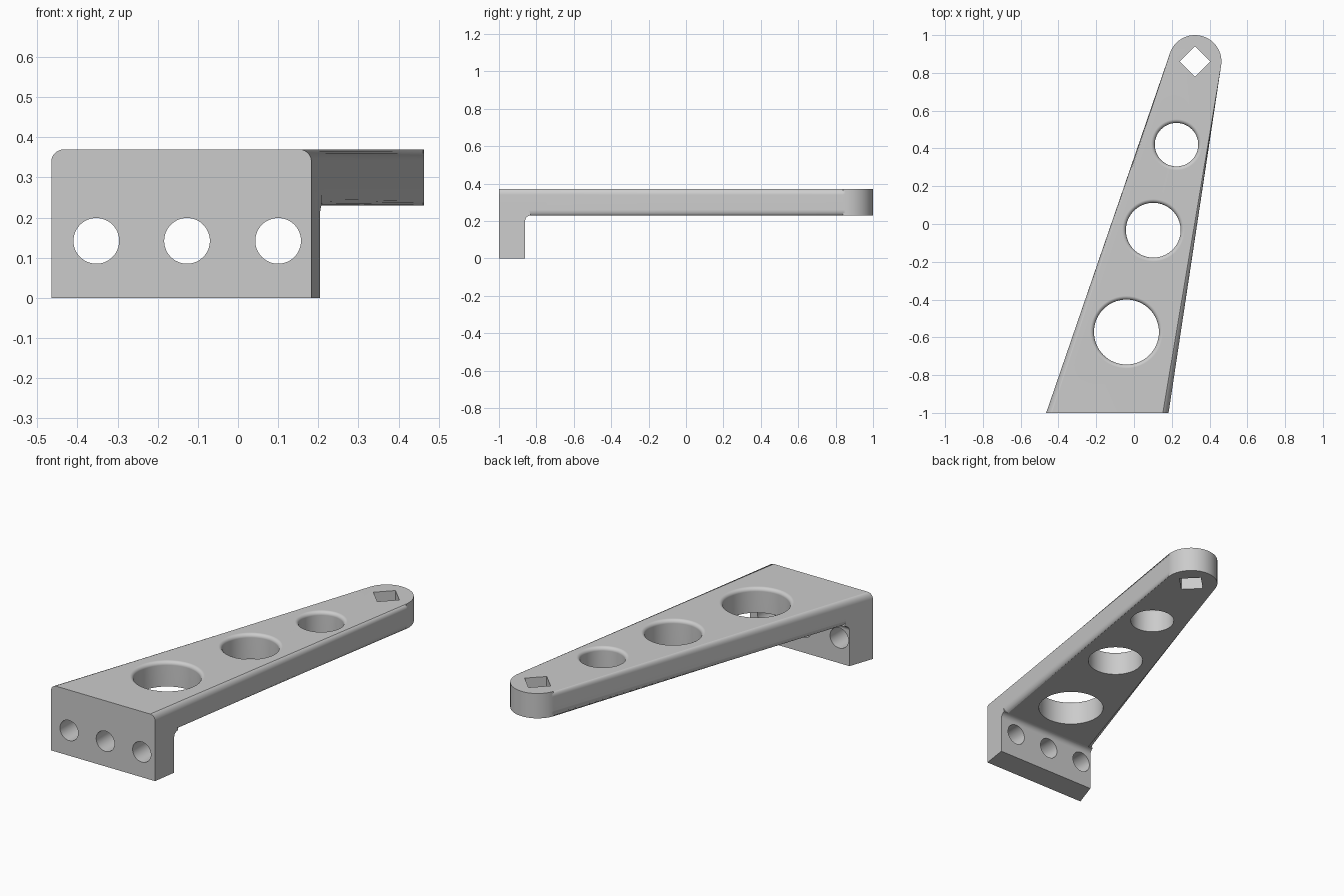
import bpy, bmesh
from math import sin, cos, pi, atan2, acos, hypot

if "Cube" in bpy.data.objects:
    bpy.data.objects.remove(bpy.data.objects["Cube"], do_unlink=True)

TOP, ARM_BOTTOM, FILLET, RIM = 0.37, 0.23, 0.03, 0.02
FRONT, FLANGE_BACK = -1.0, -0.86
TIP_X, TIP_Y, TIP_R = 0.323, 0.86, 0.14
LEFT_X, RIGHT_X = -0.465, 0.183

grey = bpy.data.materials.new("plain grey")
grey.use_nodes = True
colour = (0.6, 0.6, 0.6, 1)
grey.diffuse_color = colour
grey.node_tree.nodes["Principled BSDF"].inputs["Base Color"].default_value = colour


def make_object(name, bm):
    bmesh.ops.recalc_face_normals(bm, faces=bm.faces[:])
    mesh = bpy.data.meshes.new(name)
    bm.to_mesh(mesh)
    bm.free()
    mesh.materials.append(grey)
    obj = bpy.data.objects.new(name, mesh)
    bpy.context.collection.objects.link(obj)
    return obj


def loft(rings):
    """Closed solid through equal-length rings of points."""
    bm = bmesh.new()
    loops = [[bm.verts.new(p) for p in ring] for ring in rings]
    for a, b in zip(loops, loops[1:]):
        for i in range(len(a)):
            j = (i + 1) % len(a)
            bm.faces.new((a[i], a[j], b[j], b[i]))
    bm.faces.new(loops[0][::-1])
    bm.faces.new(loops[-1])
    return bm


def circle(x, y, z, r, n=64):
    return [(x + r * cos(2 * pi * i / n), y + r * sin(2 * pi * i / n), z) for i in range(n)]


def boolean(target, other, operation):
    bpy.context.view_layer.objects.active = target
    mod = target.modifiers.new("cut", "BOOLEAN")
    mod.operation, mod.solver, mod.object = operation, "EXACT", other
    bpy.ops.object.modifier_apply(modifier=mod.name)
    bpy.data.objects.remove(other, do_unlink=True)


def tangent_angle(x, side):
    """Angle on the tip circle where the line from a front corner touches it."""
    dx, dy = x - TIP_X, FRONT - TIP_Y
    return atan2(dy, dx) % (2 * pi) + side * acos(TIP_R / hypot(dx, dy))


# Tapered arm with a round tip
start = tangent_angle(RIGHT_X, 1) - 2 * pi
end = tangent_angle(LEFT_X, -1)
steps = 32
angles = [start + (end - start) * i / steps for i in range(steps + 1)]
tip = [(TIP_X + TIP_R * cos(a), TIP_Y + TIP_R * sin(a)) for a in angles]
outline = [(LEFT_X, FRONT), (RIGHT_X, FRONT)] + tip
bm = loft([[(x, y, z) for x, y in outline] for z in (ARM_BOTTOM, TOP)])
# Round the long edges, leaving the front square
rounded = [e for e in bm.edges
           if abs(e.verts[0].co.z - e.verts[1].co.z) < 0.001
           and max(v.co.y for v in e.verts) > FRONT + 0.01]
bmesh.ops.bevel(bm, geom=rounded, offset=FILLET, segments=6, profile=0.5, affect="EDGES")
bracket = make_object("bracket_arm", bm)


# Mounting flange with a fillet under the arm
def side_x(corner_x, touch, y):
    return corner_x + (touch[0] - corner_x) * (y - FRONT) / (touch[1] - FRONT)


profile = [(FRONT, 0), (FLANGE_BACK, 0)]
for i in range(7):
    a = pi / 2 * i / 6
    profile.append((FLANGE_BACK + FILLET * (1 - cos(a)), ARM_BOTTOM - FILLET * (1 - sin(a))))
profile += [(FLANGE_BACK + 0.02, 0.26), (FLANGE_BACK, 0.3), (FRONT, 0.3)]
flange = make_object("mounting_flange", loft([
    [(side_x(LEFT_X, tip[-1], y), y, z) for y, z in profile],
    [(side_x(RIGHT_X, tip[0], y), y, z) for y, z in profile]]))
boolean(bracket, flange, "UNION")

# Lightening holes with rounded upper rims
for x, y, r in ((-0.04, -0.572, 0.172), (0.102, -0.033, 0.145), (0.225, 0.42, 0.115)):
    rings = [circle(x, y, 0.1, r)]
    for i in range(6):
        a = pi / 2 * i / 5
        rings.append(circle(x, y, TOP - RIM * (1 - sin(a)), r + RIM * (1 - cos(a))))
    rings.append(circle(x, y, TOP + 0.1, r + RIM))
    boolean(bracket, make_object("round_cutter", loft(rings)), "DIFFERENCE")

# Diamond hole in the tip
diamond = [circle(TIP_X, TIP_Y, z, 0.081, 4) for z in (0.1, 0.5)]
boolean(bracket, make_object("diamond_cutter", loft(diamond)), "DIFFERENCE")

# Screw holes through the flange
for x in (-0.353, -0.127, 0.1):
    rings = [[(px, y, pz) for px, pz, _ in circle(x, 0.142, 0, 0.057, 48)] for y in (-1.1, -0.7)]
    boolean(bracket, make_object("screw_cutter", loft(rings)), "DIFFERENCE")

# Smooth shading with crisp corners
bracket.name = "bracket"
bpy.ops.object.select_all(action="DESELECT")
bracket.select_set(True)
bpy.context.view_layer.objects.active = bracket
bpy.ops.object.shade_smooth_by_angle(angle=pi / 6)
weighted = bracket.modifiers.new("even shading", "WEIGHTED_NORMAL")
weighted.keep_sharp = True
